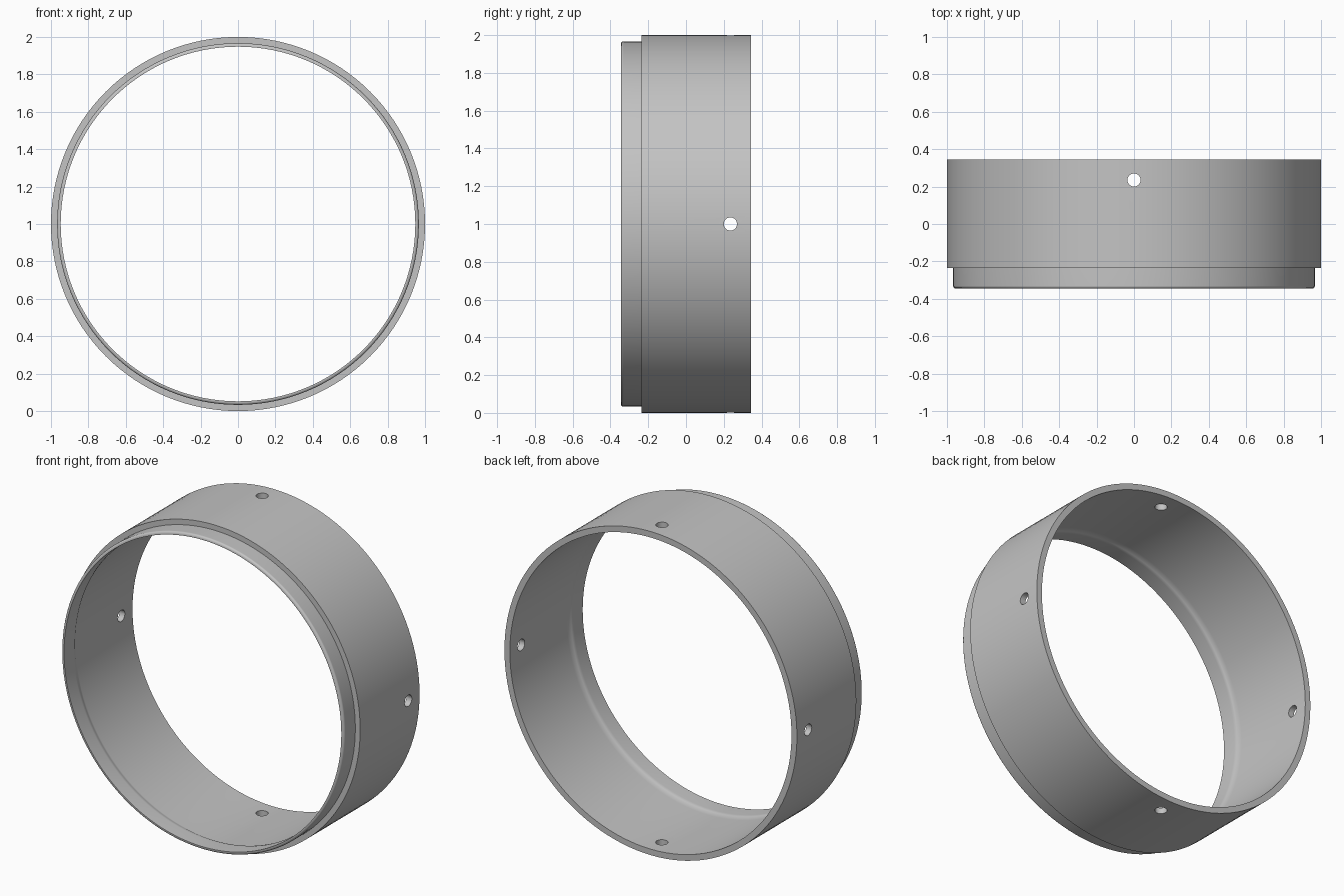
import bpy, bmesh, math
from mathutils import Matrix

if "Cube" in bpy.data.objects:
    bpy.data.objects.remove(bpy.data.objects["Cube"], do_unlink=True)

SEGMENTS = 128
HOLE_Y, HOLE_R = 0.235, 0.035

grey = bpy.data.materials.new("satin grey")
grey.use_nodes = True
grey.diffuse_color = (0.55, 0.55, 0.55, 1)
grey.node_tree.nodes["Principled BSDF"].inputs["Base Color"].default_value = grey.diffuse_color


def mesh_object(name, bm):
    bmesh.ops.recalc_face_normals(bm, faces=bm.faces)
    mesh = bpy.data.meshes.new(name)
    bm.to_mesh(mesh)
    bm.free()
    obj = bpy.data.objects.new(name, mesh)
    bpy.context.collection.objects.link(obj)
    mesh.materials.append(grey)
    return obj


# Wall profile as (radius, y): outer wall, step, lip with rounded edge, inner wall
lip_r, front, fillet = 0.967, -0.345, 0.014
profile = [(1, 0.345), (1, -0.235), (lip_r, -0.235)]
for i in range(5):
    a = math.radians(90 * i / 4)
    profile.append((lip_r - fillet + fillet * math.cos(a),
                    front + fillet - fillet * math.sin(a)))
profile += [(0.948, front), (0.948, -0.255), (0.951, -0.236), (0.963, -0.21), (0.963, 0.345)]

# Turn the closed profile around the y axis
bm = bmesh.new()
rings = []
for s in range(SEGMENTS):
    a = math.tau * s / SEGMENTS
    rings.append([bm.verts.new((r * math.cos(a), y, 1 + r * math.sin(a))) for r, y in profile])
for s in range(SEGMENTS):
    here, there = rings[s], rings[(s + 1) % SEGMENTS]
    for i in range(len(profile)):
        j = (i + 1) % len(profile)
        bm.faces.new((here[i], here[j], there[j], there[i]))
ring = mesh_object("stepped_ring", bm)

# Four drilled holes, cut by separate pins pointing out of the wall
bm = bmesh.new()
for k in range(4):
    placed = (Matrix.Translation((0, HOLE_Y, 1))
              @ Matrix.Rotation(k * math.pi / 2, 4, 'Y')
              @ Matrix.Translation((0, 0, 0.98)))
    bmesh.ops.create_cone(bm, cap_ends=True, segments=32, radius1=HOLE_R,
                          radius2=HOLE_R, depth=0.2, matrix=placed)
pins = mesh_object("hole_cutter", bm)
pins.hide_render = True

cut = ring.modifiers.new("holes", 'BOOLEAN')
cut.operation = 'DIFFERENCE'
cut.solver = 'EXACT'
cut.object = pins

bpy.ops.object.select_all(action='DESELECT')
bpy.context.view_layer.objects.active = ring
ring.select_set(True)
bpy.ops.object.modifier_apply(modifier=cut.name)
bpy.data.objects.remove(pins, do_unlink=True)

# Smooth walls with crisp steps and hole rims
bpy.ops.object.shade_smooth_by_angle(angle=math.radians(32))
weighted = ring.modifiers.new("even_shading", 'WEIGHTED_NORMAL')
weighted.keep_sharp = True
